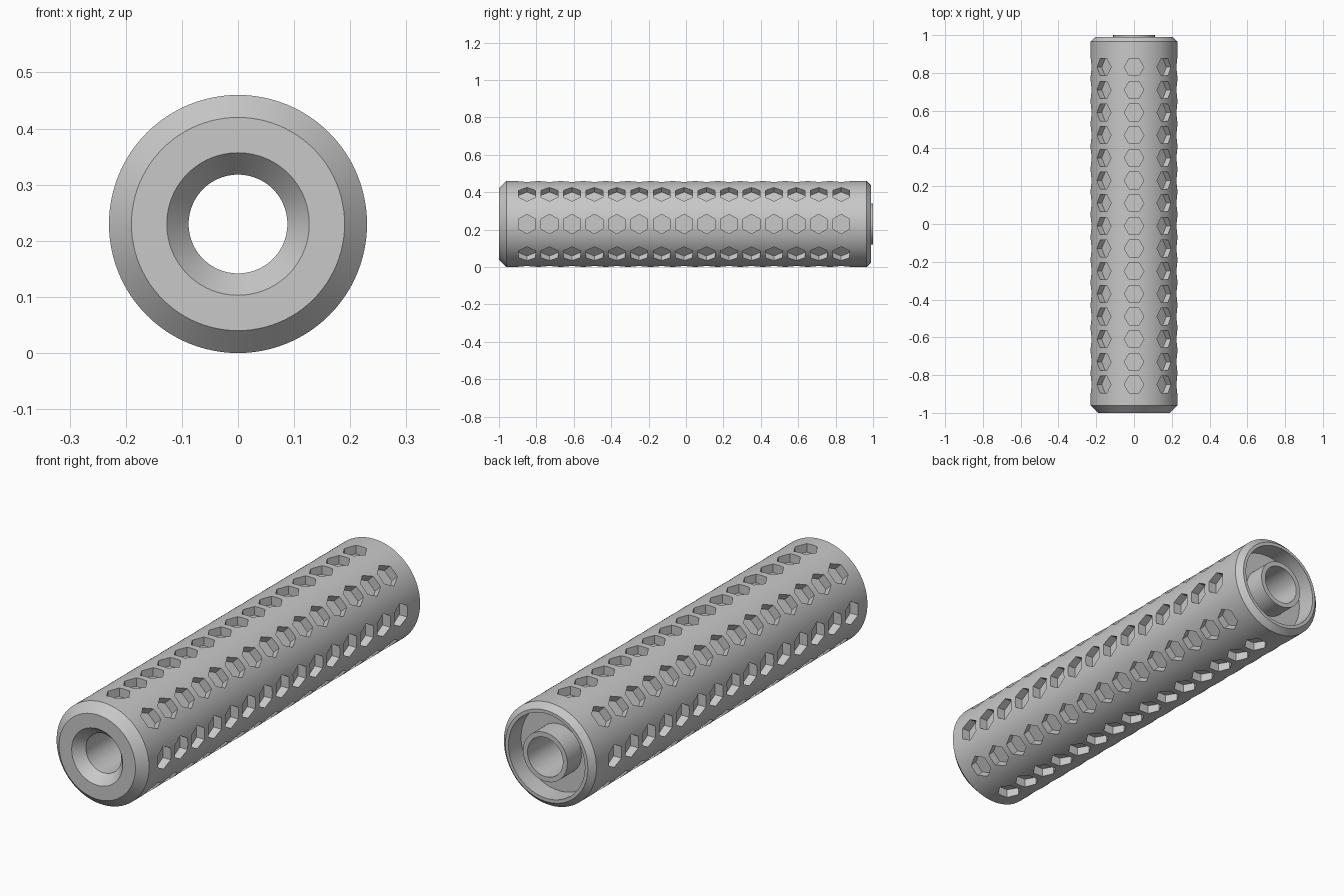
import bpy, bmesh, math
from mathutils import Matrix, Vector

R = 0.23          # body radius, also the height of the axis
BORE = 0.088
SEGMENTS = 96

cube = bpy.data.objects.get("Cube")
if cube:
    bpy.data.objects.remove(cube, do_unlink=True)

grey = bpy.data.materials.new("mid_grey_metal")
grey.use_nodes = True
colour = (0.58, 0.58, 0.58, 1)
grey.diffuse_color = colour
grey.node_tree.nodes["Principled BSDF"].inputs["Base Color"].default_value = colour


def make_object(name, bm):
    bmesh.ops.recalc_face_normals(bm, faces=bm.faces)
    mesh = bpy.data.meshes.new(name)
    bm.to_mesh(mesh)
    bm.free()
    mesh.materials.append(grey)
    ob = bpy.data.objects.new(name, mesh)
    bpy.context.collection.objects.link(ob)
    return ob


def revolve(name, profile):
    """Spin a closed (radius, y) profile around the long axis."""
    bm = bmesh.new()
    verts = [bm.verts.new((r, y, R)) for r, y in profile]
    edges = [bm.edges.new((verts[i - 1], v)) for i, v in enumerate(verts)]
    bmesh.ops.spin(bm, geom=verts + edges, cent=(0, 0, R), axis=(0, 1, 0),
                   angle=math.tau, steps=SEGMENTS)
    bmesh.ops.remove_doubles(bm, verts=bm.verts, dist=1e-5)
    return make_object(name, bm)


# Body: chamfered ends, countersunk front, recessed back with an inner collar
body = revolve("tube_body", [
    (BORE, -0.955), (0.127, -1.0), (0.19, -1.0), (R, -0.96),
    (R, 0.965), (0.205, 0.99), (0.19, 0.99), (0.19, 0.9),
    (0.11, 0.9), (0.11, 1.0), (BORE, 1.0),
])

# Hexagonal pocket cutters: eight rows around, fifteen along
bm = bmesh.new()
for row in range(8):
    turn = Matrix.Rotation(row * math.tau / 8, 4, 'Y')
    for i in range(15):
        place = (Matrix.Translation((0, 0, R)) @ turn
                 @ Matrix.Translation((0, -0.85 + 0.12 * i, R + 0.01)))
        bmesh.ops.create_cone(bm, cap_ends=True, segments=6, radius1=0.052,
                              radius2=0.052, depth=0.1,
                              matrix=place @ Matrix.Rotation(math.pi / 2, 4, 'Z'))
# Turn any prism so that its points lie across the tube
probe = max((v.co.y for v in bm.verts)) - (-0.85 + 0.12 * 14)
if probe > 0.05:
    bm.clear()
    for row in range(8):
        turn = Matrix.Rotation(row * math.tau / 8, 4, 'Y')
        for i in range(15):
            place = (Matrix.Translation((0, 0, R)) @ turn
                     @ Matrix.Translation((0, -0.85 + 0.12 * i, R + 0.01)))
            bmesh.ops.create_cone(bm, cap_ends=True, segments=6, radius1=0.052,
                                  radius2=0.052, depth=0.1, matrix=place)
cutter = make_object("pocket_cutter", bm)
cutter.hide_render = True

# Cut the pockets, then shade with sharp edges kept
mod = body.modifiers.new("pockets", 'BOOLEAN')
mod.operation = 'DIFFERENCE'
mod.solver = 'EXACT'
mod.object = cutter
bpy.ops.object.select_all(action='DESELECT')
body.select_set(True)
bpy.context.view_layer.objects.active = body
bpy.ops.object.modifier_apply(modifier=mod.name)
bpy.data.objects.remove(cutter, do_unlink=True)
bpy.ops.object.shade_smooth_by_angle(angle=math.radians(25))
